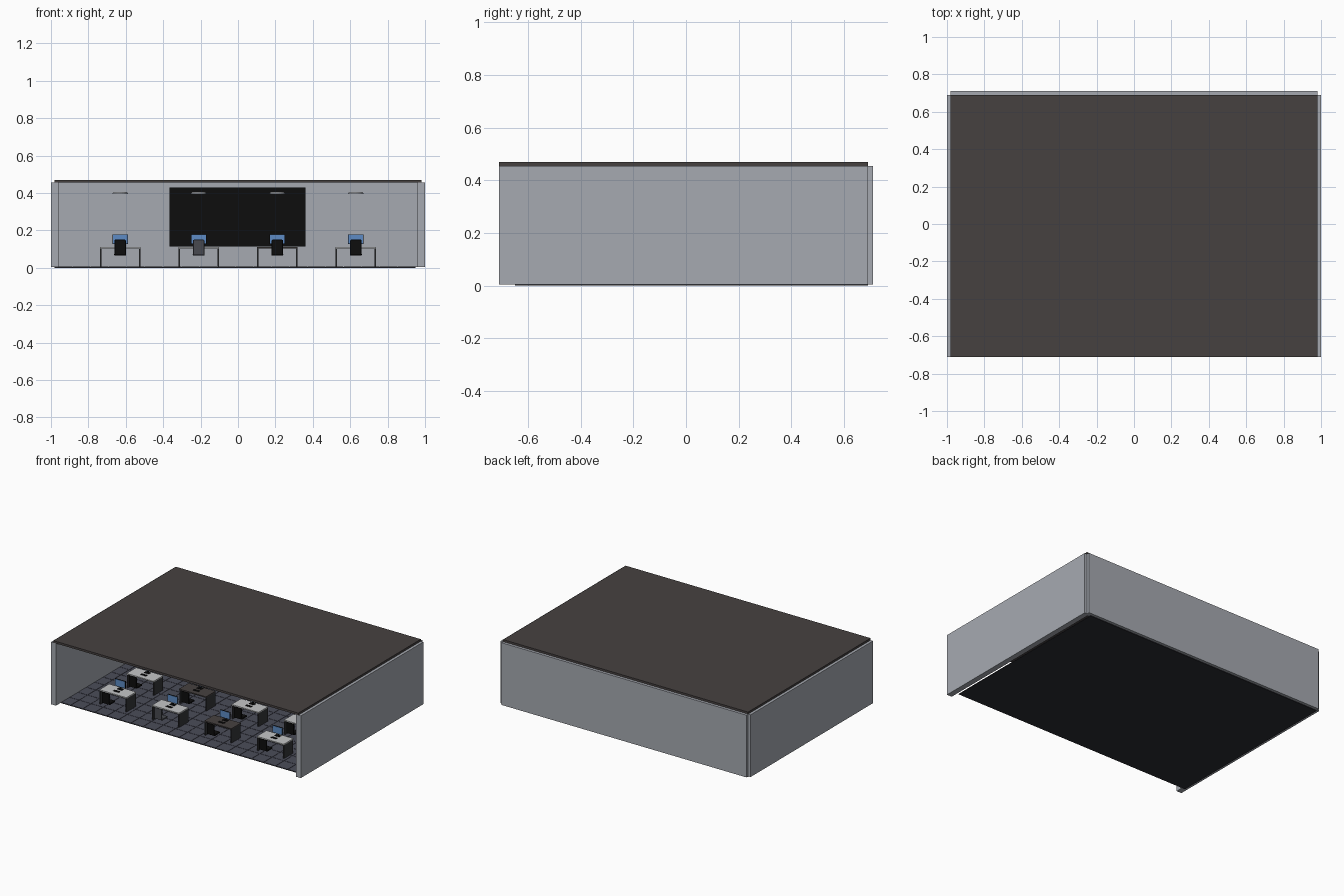
import bpy
import bmesh
from mathutils import Matrix, Vector

if "Cube" in bpy.data.objects:
    bpy.data.objects.remove(bpy.data.objects["Cube"], do_unlink=True)


def material(name, r, g, b):
    m = bpy.data.materials.new(name)
    m.use_nodes = True
    m.diffuse_color = (r, g, b, 1)
    bsdf = next(n for n in m.node_tree.nodes if n.type == "BSDF_PRINCIPLED")
    bsdf.inputs["Base Color"].default_value = (r, g, b, 1)
    bsdf.inputs["Roughness"].default_value = 0.8
    return m


WALL = material("wall grey", 0.38, 0.40, 0.44)
ROOF = material("dark brown", 0.061, 0.053, 0.051)
TILE = material("slate tile", 0.068, 0.073, 0.10)
GROUT = material("dark grout", 0.025, 0.026, 0.033)
WHITE = material("pale desk", 0.56, 0.57, 0.58)
LEG = material("charcoal", 0.035, 0.037, 0.041)
BLACK = material("black", 0.004, 0.004, 0.004)
BLUE = material("screen blue", 0.11, 0.26, 0.56)
GREY = material("chair grey", 0.065, 0.068, 0.08)
LAMP = material("lamp grey", 0.42, 0.43, 0.45)


def finish(name, bm, mat):
    mesh = bpy.data.meshes.new(name)
    bm.to_mesh(mesh)
    bm.free()
    mesh.materials.append(mat)
    ob = bpy.data.objects.new(name, mesh)
    bpy.context.collection.objects.link(ob)
    return ob


def add_box(bm, lo, hi):
    lo, hi = Vector(lo), Vector(hi)
    size = Matrix.Diagonal((*(hi - lo), 1))
    bmesh.ops.create_cube(bm, size=1, matrix=Matrix.Translation((lo + hi) / 2) @ size)


def box(name, mat, lo, hi, bevel=0):
    bm = bmesh.new()
    add_box(bm, lo, hi)
    ob = finish(name, bm, mat)
    if bevel:
        mod = ob.modifiers.new("bevel", "BEVEL")
        mod.width, mod.segments = bevel, 2
    return ob


def local_box(name, mat, x, y, lo, hi, bevel=0):
    """Box whose corners are given relative to a floor position."""
    base = Vector((x, y, 0))
    return box(name, mat, base + Vector(lo), base + Vector(hi), bevel)


# Shell: side walls, back wall and flat roof
for side, a, b in (("right", -1, -0.96), ("left", 0.96, 1)):
    box(side + "_wall", WALL, (a, -0.71, 0.005), (b, 0.69, 0.455))
box("back_wall", WALL, (-0.98, 0.67, 0.005), (0.98, 0.71, 0.455))
box("roof", ROOF, (-0.98, -0.71, 0.455), (0.98, 0.69, 0.47))

# Floor: grout slab with a grid of tiles
X0, X1, Y0, Y1 = -0.98, 0.95, -0.65, 0.69
box("floor_slab", GROUT, (X0, Y0, 0), (X1, Y1, 0.004))
COLS, ROWS, GAP = 20, 14, 0.0015
bm = bmesh.new()
dx, dy = (X1 - X0) / COLS, (Y1 - Y0) / ROWS
for i in range(COLS):
    for j in range(ROWS):
        x, y = X0 + i * dx, Y0 + j * dy
        add_box(bm, (x + GAP, y + GAP, 0.003), (x + dx - GAP, y + dy - GAP, 0.006))
finish("floor_tiles", bm, TILE)

# Large wall display
box("wall_display", BLACK, (-0.365, 0.655, 0.115), (0.36, 0.672, 0.43))


def desk(x, y, top):
    local_box("desk_top", top, x, y, (-0.108, -0.055, 0.103), (0.108, 0.055, 0.111))
    for s in (-1, 1):
        a, b = sorted((s * 0.108, s * 0.1))
        local_box("desk_side_panel", LEG, x, y, (a, -0.052, 0.006), (b, 0.052, 0.103))


def monitor(x, y):
    local_box("monitor_foot", BLACK, x, y, (-0.02, 0.018, 0.111), (0.02, 0.042, 0.114))
    local_box("monitor_stem", BLACK, x, y, (-0.005, 0.032, 0.114), (0.005, 0.038, 0.14))
    local_box("monitor_case", BLACK, x, y, (-0.041, 0.027, 0.127), (0.041, 0.033, 0.179))
    local_box("monitor_screen", BLUE, x, y, (-0.039, 0.025, 0.129), (0.039, 0.0275, 0.177))
    local_box("keyboard", BLACK, x, y, (-0.022, -0.02, 0.111), (0.022, -0.002, 0.114))


def chair(x, y, mat):
    local_box("chair_seat", mat, x, y, (-0.032, -0.135, 0.066), (0.032, -0.075, 0.078), 0.004)
    local_box("chair_back", mat, x, y, (-0.03, -0.142, 0.07), (0.03, -0.132, 0.15), 0.004)


def ceiling_lamp(x, y):
    bm = bmesh.new()
    bmesh.ops.create_cone(bm, cap_ends=True, segments=24, radius1=0.042, radius2=0.036,
                          depth=0.01, matrix=Matrix.Translation((x, y, 0.4)))
    finish("ceiling_lamp", bm, LAMP)


# Workstations in a regular grid, a few with dark tops
for row in range(4):
    for col in range(4):
        x, y = -0.63 + 0.42 * col, -0.475 + 0.31 * row
        dark = (row + col) % 4 == 2 and col in (1, 2)
        desk(x, y, ROOF if dark else WHITE)
        monitor(x, y)
        chair(x, y, GREY if (row, col) == (0, 1) else BLACK)
        ceiling_lamp(x, y)
